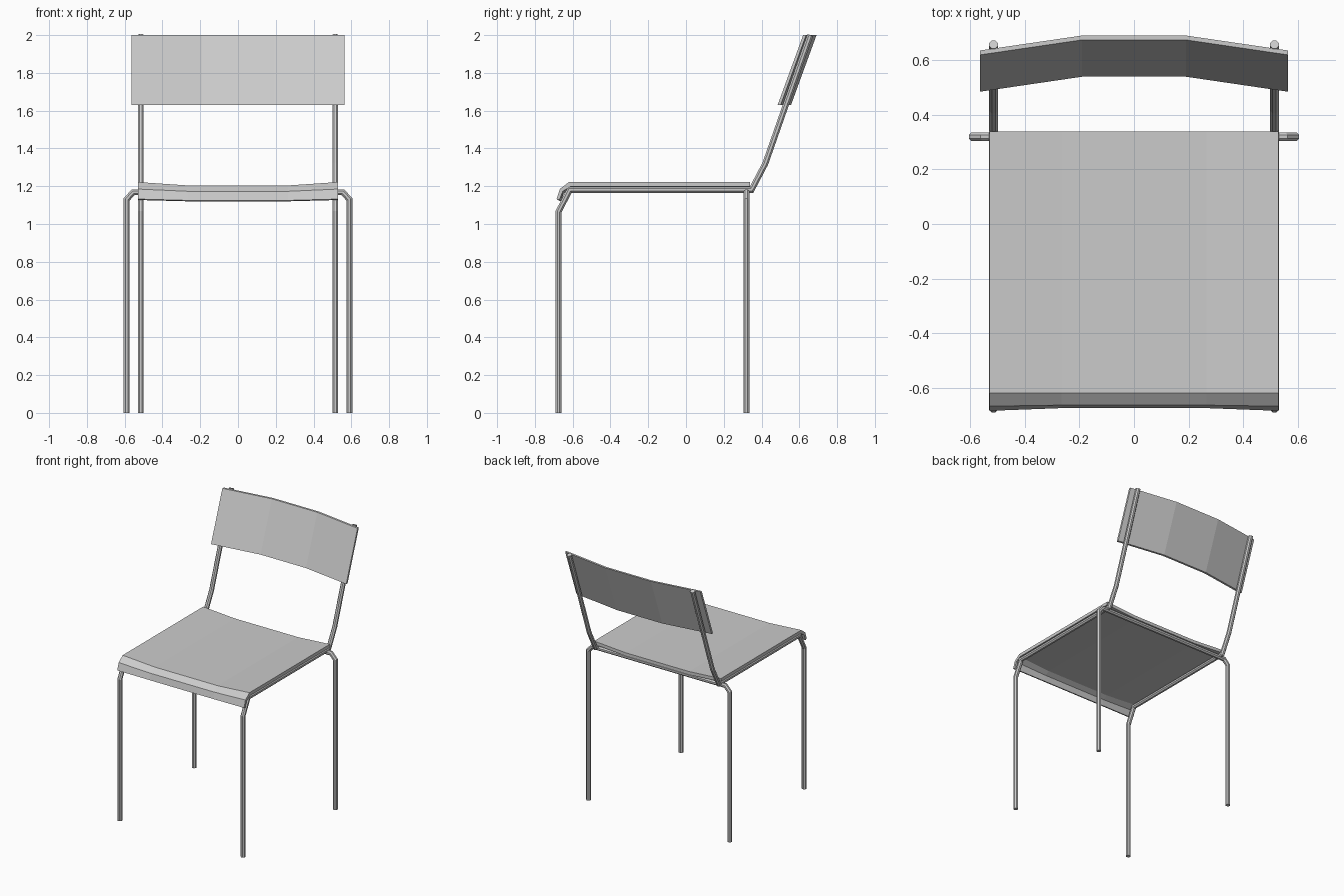
import bpy, bmesh
from math import cos, sin, tau
from mathutils import Vector

if "Cube" in bpy.data.objects:
    bpy.data.objects.remove(bpy.data.objects["Cube"])

R, SIDES = 0.017, 8


def loft(name, sections):
    """Join equal-sized closed sections into a capped solid."""
    bm = bmesh.new()
    rings = [[bm.verts.new(p) for p in s] for s in sections]
    for a, b in zip(rings, rings[1:]):
        for i in range(len(a)):
            j = (i + 1) % len(a)
            bm.faces.new((a[i], a[j], b[j], b[i]))
    bm.faces.new(rings[0])
    bm.faces.new(rings[-1])
    bmesh.ops.recalc_face_normals(bm, faces=bm.faces)
    me = bpy.data.meshes.new(name)
    bm.to_mesh(me)
    bm.free()
    ob = bpy.data.objects.new(name, me)
    bpy.context.collection.objects.link(ob)
    return ob


def tube(name, path, normal):
    """Mitred tube along a path lying in the plane with this normal."""
    pts, n = [Vector(p) for p in path], Vector(normal)
    dirs = [(b - a).normalized() for a, b in zip(pts, pts[1:])]
    rings = []
    for i, p in enumerate(pts):
        d0, d1 = dirs[max(i - 1, 0)], dirs[min(i, len(dirs) - 1)]
        t = (d0 + d1).normalized()
        side = n.cross(t) / t.dot(d1)
        rings.append([p + R * (side * cos(tau * (k + .5) / SIDES) + n * sin(tau * (k + .5) / SIDES))
                      for k in range(SIDES)])
    return loft(name, rings)


# side frames: front leg, seat rail and back upright in one bent tube
side = [(-0.675, 0), (-0.675, 1.065), (-0.615, 1.181), (0.347, 1.181), (0.42, 1.32), (0.658, 2.0)]
for label, x in (("left", -0.515), ("right", 0.515)):
    tube(label + "_side_frame", [(x, y, z) for y, z in side], (1, 0, 0))

# rear legs: one bent tube passing under the back of the seat
half = [(0.59, 0), (0.59, 1.13), (0.555, 1.168)]
path = [(-x, z) for x, z in half] + half[::-1]
tube("rear_leg_frame", [(x, 0.32, z) for x, z in path], (0, 1, 0))

# seat: dished panel with a rolled front lip (y, z at sides; dy, dz towards the middle)
profile = [(0.34, 1.222, 0, -.018), (-0.62, 1.222, 0, -.018), (-0.668, 1.185, .004, -.012),
           (-0.685, 1.132, .01, -.007), (-0.67, 1.127, .01, -.007), (-0.652, 1.173, .004, -.012),
           (-0.612, 1.198, 0, -.018), (0.34, 1.198, 0, -.018)]
loft("seat", [[(x, y + k * dy, z + k * dz) for y, z, dy, dz in profile]
              for x, k in ((-0.53, 0), (-0.265, 1), (0.265, 1), (0.53, 0))])

# backrest: leaning panel folded into three facets
back = [(0.485, 1.63), (0.62, 2.0), (0.636, 2.0), (0.501, 1.63)]
loft("backrest", [[(x, y + dy, z) for y, z in back]
                  for x, dy in ((-0.565, 0), (-0.19, .055), (0.19, .055), (0.565, 0))])
